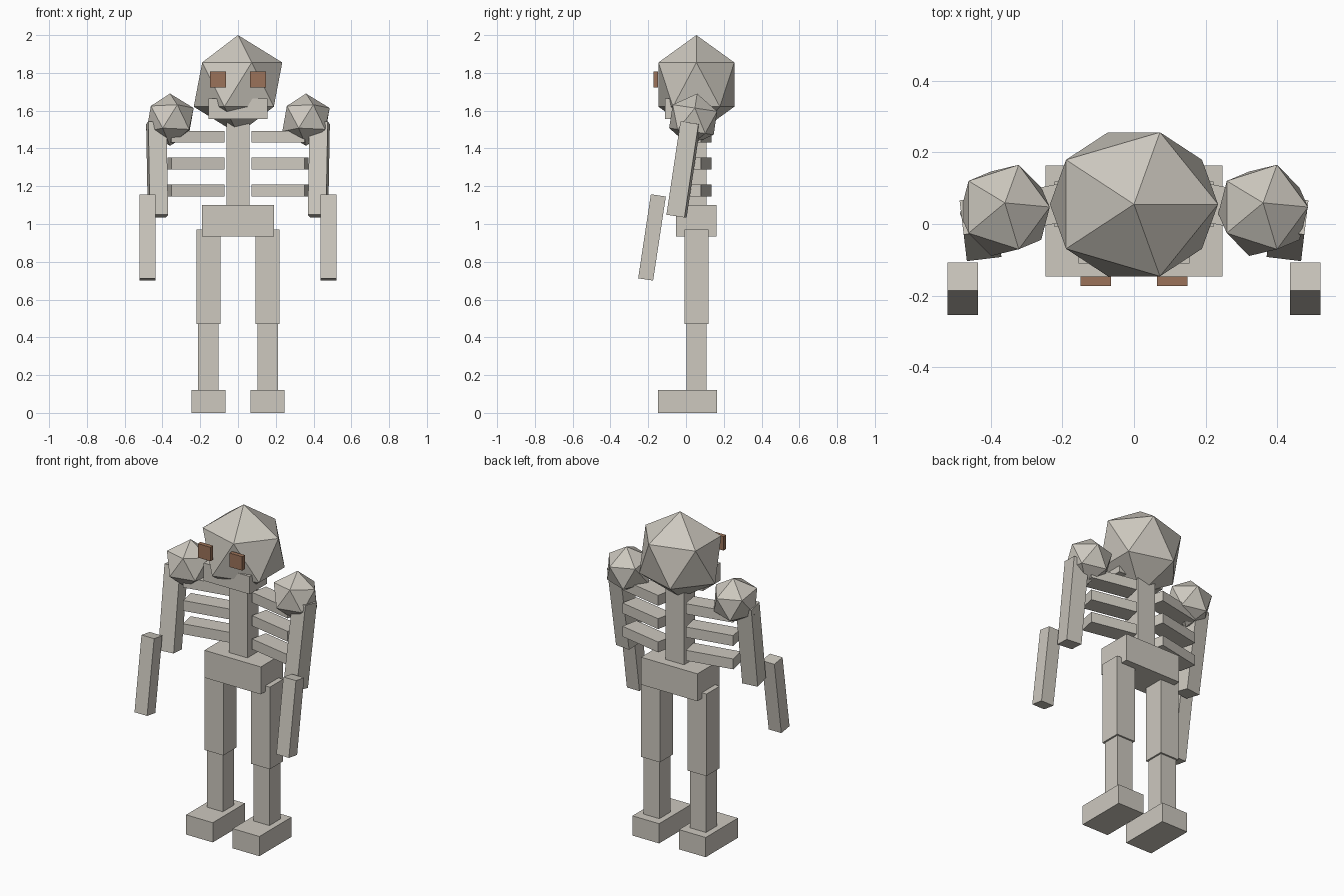
import bpy

old = bpy.data.objects.get("Cube")
if old:
    bpy.data.objects.remove(old, do_unlink=True)


def make_material(name, color):
    mat = bpy.data.materials.new(name)
    mat.use_nodes = True
    mat.diffuse_color = color
    mat.node_tree.nodes["Principled BSDF"].inputs["Base Color"].default_value = color
    return mat


bone = make_material("pale_bone", (0.61, 0.58, 0.52, 1))
brown = make_material("eye_brown", (0.33, 0.17, 0.10, 1))

MID = 0.055   # depth of the body's centre line
SWING = 0.15  # forward swing of the arms


def finish(name, scale, mat):
    obj = bpy.context.object
    obj.name = name
    obj.scale = scale
    obj.data.materials.append(mat)
    return obj


def box(name, center, size, rot=(0, 0, 0), mat=bone):
    bpy.ops.mesh.primitive_cube_add(size=1, location=center, rotation=rot)
    return finish(name, size, mat)


def ball(name, center, radii, rot=(0, 0, 0)):
    bpy.ops.mesh.primitive_ico_sphere_add(subdivisions=1, radius=1,
                                          location=center, rotation=rot)
    return finish(name, radii, bone)


# Head, jaw and trunk
ball("head", (0, MID, 1.738), (0.262, 0.236, 0.262))
box("jaw", (0, -0.025, 1.611), (0.31, 0.17, 0.108))
box("spine", (0, MID, 1.32), (0.124, 0.105, 0.46))
box("pelvis", (0, MID, 1.018), (0.38, 0.214, 0.167))

for side, s in (("left", 1), ("right", -1)):
    # Eye
    box(side + "_eye", (s * 0.107, -0.16, 1.766), (0.085, 0.026, 0.085), mat=brown)

    # Ribs, outer ends swept forward
    for i in range(3):
        box(f"{side}_rib_{i + 1}", (s * 0.223, MID, 1.462 - i * 0.142),
            (0.286, 0.107, 0.063), (0, 0, -s * 0.2))

    # Arm
    ball(side + "_shoulder", (s * 0.36, 0.038, 1.552), (0.14, 0.14, 0.14),
         (-SWING, 0, 0))
    box(side + "_upper_arm", (s * 0.428, -0.013, 1.289), (0.097, 0.097, 0.5),
        (-SWING, 0, -s * 0.12))
    box(side + "_forearm", (s * 0.478, -0.18, 0.929), (0.085, 0.08, 0.45),
        (-SWING, 0, 0))

    # Leg
    box(side + "_thigh", (s * 0.157, MID, 0.72), (0.128, 0.128, 0.5))
    box(side + "_shin", (s * 0.157, MID, 0.305), (0.107, 0.107, 0.39))
    box(side + "_foot", (s * 0.157, 0.008, 0.06), (0.18, 0.31, 0.12))
